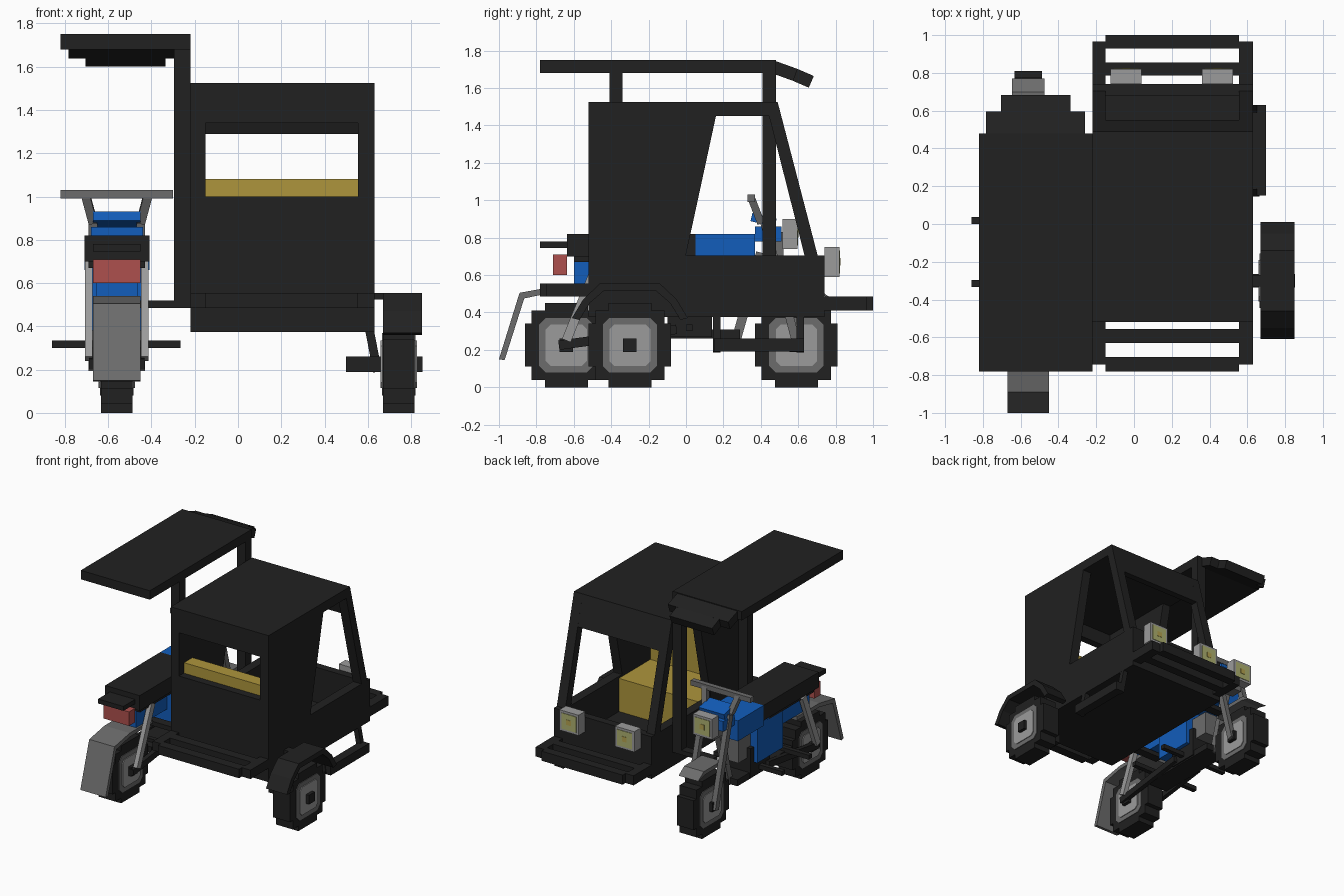
import bpy, bmesh
from mathutils import Vector, Matrix

cube = bpy.data.objects.get("Cube")
if cube:
    bpy.data.objects.remove(cube, do_unlink=True)


def material(name, r, g, b):
    m = bpy.data.materials.new(name)
    m.use_nodes = True
    m.diffuse_color = (r, g, b, 1)
    bsdf = next(n for n in m.node_tree.nodes if n.type == 'BSDF_PRINCIPLED')
    bsdf.inputs["Base Color"].default_value = (r, g, b, 1)
    bsdf.inputs["Roughness"].default_value = 0.8
    return m


BLACK = material("black_paint", .015, .015, .015)
BLUE = material("blue_paint", .006, .11, .5)
LIGHT = material("light_grey_metal", .33, .33, .33)
MID = material("mid_grey_metal", .15, .15, .15)
YELLOW = material("yellow_upholstery", .42, .3, .045)
RED = material("red_lamp", .42, .08, .075)
LENS = material("pale_lens", .42, .44, .16)
BULB = material("bulb_yellow", .45, .36, .08)


def finish(name, mat, bm):
    bmesh.ops.recalc_face_normals(bm, faces=bm.faces)
    me = bpy.data.meshes.new(name)
    bm.to_mesh(me)
    bm.free()
    me.materials.append(mat)
    ob = bpy.data.objects.new(name, me)
    bpy.context.collection.objects.link(ob)
    return ob


def block(name, mat, matrix, size):
    bm = bmesh.new()
    bmesh.ops.create_cube(bm, size=1, matrix=matrix @ Matrix.Diagonal((*size, 1)))
    return finish(name, mat, bm)


def box(name, mat, xs, ys, zs):
    mid = [sum(a) / 2 for a in (xs, ys, zs)]
    return block(name, mat, Matrix.Translation(mid), [a[1] - a[0] for a in (xs, ys, zs)])


def beam(name, mat, p, q, w, t):
    """Bar from p to q, w wide across x and t thick."""
    p, q = Vector(p), Vector(q)
    d = (q - p).normalized()
    side = Vector((1, 0, 0)) if abs(d.x) < .9 else Vector((0, 1, 0))
    u = (side - d * side.dot(d)).normalized()
    rot = Matrix((u, d.cross(u), d)).transposed().to_4x4()
    return block(name, mat, Matrix.Translation((p + q) / 2) @ rot, (w, t, (q - p).length))


def prism(name, mat, profile, xs):
    """Side profile of (y, z) points extruded across x."""
    bm = bmesh.new()
    face = bm.faces.new([bm.verts.new((xs[0], y, z)) for y, z in profile])
    ext = bmesh.ops.extrude_face_region(bm, geom=[face])["geom"]
    bmesh.ops.translate(bm, vec=(xs[1] - xs[0], 0, 0),
                        verts=[v for v in ext if isinstance(v, bmesh.types.BMVert)])
    return finish(name, mat, bm)


def ring(quarter, y, z):
    """Mirror one quarter outline into a full closed outline."""
    half = quarter + [(-a, b) for a, b in reversed(quarter)]
    full = half + [(-a, -b) for a, b in half]
    return [(y + a, z + b) for a, b in full]


AXLE_Z = .225
TREAD = [(.22, .115), (.185, .115), (.185, .185), (.115, .185), (.115, .225)]


def wheel(name, x, y):
    prism(name + "_tyre", BLACK, ring(TREAD, y, AXLE_Z), (x - .073, x + .073))
    prism(name + "_rim", MID, ring([(.145, .11), (.11, .145)], y, AXLE_Z), (x - .078, x + .078))
    prism(name + "_disc", LIGHT, ring([(.11, .085), (.085, .11)], y, AXLE_Z), (x - .084, x + .084))
    box(name + "_hub", BLACK, (x - .11, x + .11), (y - .036, y + .036), (AXLE_Z - .036, AXLE_Z + .036))


def headlight(name, x, y, z):
    box(name + "_case", LIGHT, (x - .083, x + .083), (y - .08, y), (z - .08, z + .08))
    box(name + "_lens", LENS, (x - .065, x + .065), (y, y + .004), (z - .062, z + .062))
    box(name + "_bulb", BULB, (x - .02, x + .02), (y + .004, y + .007), (z - .02, z + .02))


# Sidecar cabin
L, R = -.22, .63
IN = (-.15, .555)
FULL = (L, R)
REAR = (-.52, -.46)
box("cabin_floor", BLACK, FULL, (-.52, .74), (.375, .43))
box("cabin_roof", BLACK, FULL, (-.52, .49), (1.45, 1.525))
box("rear_wall_lower", BLACK, FULL, REAR, (.375, 1.0))
box("rear_wall_upper", BLACK, FULL, REAR, (1.34, 1.525))
box("front_panel", BLACK, FULL, (.68, .74), (.375, .705))
header = [(.49, 1.525), (.551, 1.29), (.5, 1.29), (.44, 1.525)]
prism("windscreen_header", BLACK, header, FULL)
for tag, xs in (("left", (IN[1], R)), ("right", (L, IN[0]))):
    box(tag + "_rear_pillar", BLACK, xs, REAR, (1.0, 1.34))
    prism(tag + "_side_panel", BLACK,
          [(-.52, .375), (.0, .375), (.0, .71), (.16, 1.45), (.16, 1.525), (-.52, 1.525)], xs)
    box(tag + "_lower_side", BLACK, xs, (0, .74), (.375, .705))
    prism(tag + "_front_pillar", BLACK, [(.49, 1.525), (.705, .7), (.635, .7), (.425, 1.525)], xs)
    # Racks: side rails
    box(tag + "_front_rail", BLACK, xs, (.74, .965), (.41, .485))
    box(tag + "_rear_rail", BLACK, xs, (-.745, -.52), (.485, .555))
for i, y in enumerate((.785, .93)):
    box(f"front_rack_bar_{i}", BLACK, IN, (y, y + .07), (.41, .485))
for i, y in enumerate((-.78, -.63)):
    box(f"rear_rack_bar_{i}", BLACK, IN, (y, y + .075), (.485, .555))
for i, x in enumerate((-.042, .442)):
    headlight(f"cabin_headlight_{i}", x, .82, .67)

# Bench
box("bench_cushion", YELLOW, IN, (-.45, .04), (.43, .69))
box("bench_backrest", YELLOW, IN, (-.455, -.35), (.69, 1.08))

# Sidecar wheel, arched fender, step
wheel("sidecar_wheel", .743, -.3)
box("sidecar_axle", BLACK, (.5, .67), (-.335, -.265), (.19, .26))
box("fender_stay", BLACK, (.6, .7), (-.33, -.27), (.525, .555))
arch = [(.31, .37), (.25, .47), (.16, .555)]
inner = [(.27, .36), (.215, .45), (.14, .515)]
outer = [(-.3 + a, z) for a, z in arch] + [(-.3 - a, z) for a, z in reversed(arch)]
under = [(-.3 - a, z) for a, z in inner] + [(-.3 + a, z) for a, z in reversed(inner)]
prism("sidecar_fender", BLACK, outer + under, (.67, .85))
box("side_step", BLACK, (.63, .7), (.15, .63), (.19, .26))
for i, y in enumerate((.165, .61)):
    beam(f"step_leg_{i}", BLACK, (.595, y, .45), (.645, y, .19), .04, .04)

# Canopy over the rider, with a sloping two-part visor
box("canopy", BLACK, (-.82, L), (-.78, .48), (1.68, 1.75))
beam("visor_inner", BLACK, (-.522, .46, 1.715), (-.522, .585, 1.67), .525, .068)
beam("visor_outer", BLACK, (-.52, .58, 1.672), (-.52, .67, 1.633), .37, .068)
for tag, y in (("front", .41), ("rear", -.41)):
    box(tag + "_canopy_post", BLACK, (-.295, L), (y, y + .07), (.485, 1.7))
    box(tag + "_coupling_bar", BLACK, (-.56, L), (y, y + .07), (.485, .52))

# Motorcycle wheels and guards
MX = -.56
wheel("front_wheel", MX, .59)
wheel("rear_wheel", MX, -.64)
WIDE = (MX - .11, MX + .11)
prism("rear_mudguard", MID,
      [(-1.0, .15), (-.89, .505), (-.7, .54), (-.42, .54), (-.42, .51), (-.7, .51),
       (-.865, .475), (-.97, .145)], WIDE)
prism("front_mudguard", MID,
      [(.4, .47), (.48, .53), (.7, .53), (.77, .48), (.69, .5), (.49, .5)], (MX - .085, MX + .085))

# Motorcycle body
BODY = (MX - .15, MX + .15)
box("rider_seat", BLACK, BODY, (-.635, .05), (.7, .82))
box("seat_base", BLACK, (MX - .13, MX + .13), (-.6, .05), (.67, .7))
box("tail_rack", BLACK, WIDE, (-.78, -.63), (.745, .78))
box("tail_lamp", RED, WIDE, (-.71, -.635), (.6, .71))
box("fuel_tank", BLUE, BODY, (.05, .37), (.66, .82))
box("tank_nose", BLUE, (MX - .12, MX + .12), (.37, .51), (.78, .86))
box("side_cover", BLUE, (MX - .13, MX + .13), (-.22, .1), (.38, .69))
box("tail_underside", BLUE, (MX - .095, MX + .095), (-.6, -.2), (.54, .67))
beam("instrument_cowl", BLUE, (MX, .35, .91), (MX, .48, .88), .22, .045)
headlight("cycle_headlight", MX, .595, .82)
box("headlight_mount", MID, (MX - .05, MX + .05), (.42, .52), (.7, .83))

# Engine, frame and foot pegs
box("engine", BLACK, (MX - .1, MX + .1), (-.1, .14), (.27, .5))
box("engine_cylinder", MID, (MX - .07, MX + .07), (.05, .25), (.42, .6))
beam("down_tube", MID, (MX, .4, .72), (MX, .27, .26), .05, .05)
box("lower_frame", BLACK, (MX - .09, MX + .09), (-.4, .29), (.26, .31))
for i, y in enumerate((.018, -.315)):
    box(f"foot_peg_bar_{i}", BLACK, (-.86, -.265), (y - .018, y + .018), (.3, .335))

# Paired forks, shocks, swingarm and handlebar risers
for i, s in enumerate((-1, 1)):
    x = MX + s * .11
    beam(f"front_fork_{i}", MID, (x, .42, .88), (x, .6, .2), .04, .045)
    beam(f"rear_shock_{i}", LIGHT, (x + s * .02, -.64, .25), (x + s * .02, -.46, .69), .035, .05)
    beam(f"swingarm_{i}", BLACK, (x, -.68, .225), (x, -.05, .31), .035, .05)
    beam(f"bar_riser_{i}", MID, (MX + s * .11, .4, .88), (MX + s * .145, .35, 1.01), .04, .04)
beam("handlebar", MID, (-.82, .35, 1.01), (-.3, .35, 1.01), .04, .04)
